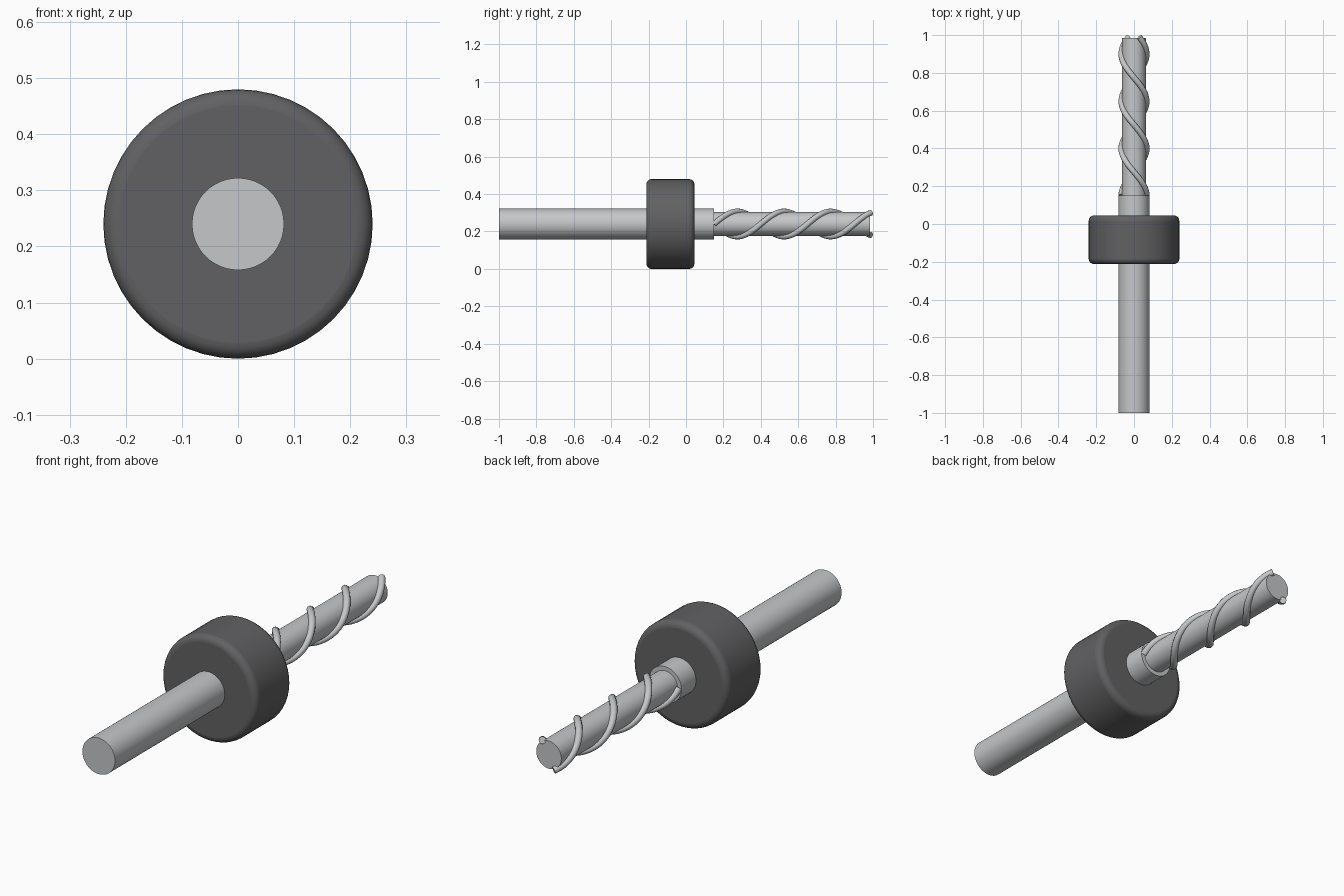
import bpy
import math

AXIS_Z = 0.24

cube = bpy.data.objects.get("Cube")
if cube:
    bpy.data.objects.remove(cube, do_unlink=True)


def material(name, color):
    mat = bpy.data.materials.new(name)
    mat.use_nodes = True
    mat.diffuse_color = color
    mat.node_tree.nodes["Principled BSDF"].inputs["Base Color"].default_value = color
    return mat


steel = material("steel grey", (0.56, 0.57, 0.58, 1))
rubber = material("charcoal", (0.12, 0.12, 0.125, 1))


def rod(name, radius, y0, y1, mat, bevel=0):
    """Cylinder along y, with optionally rounded rims."""
    bpy.ops.mesh.primitive_cylinder_add(
        vertices=48, radius=radius, depth=y1 - y0,
        location=(0, (y0 + y1) / 2, AXIS_Z), rotation=(math.pi / 2, 0, 0))
    obj = bpy.context.object
    obj.name = name
    obj.data.materials.append(mat)
    if bevel:
        mod = obj.modifiers.new("rounded rims", "BEVEL")
        mod.width = bevel
        mod.segments = 5
        mod.limit_method = "ANGLE"
        mod.angle_limit = math.radians(40)
    bpy.ops.object.shade_smooth_by_angle(angle=math.radians(35))
    return obj


def spiral(name, phase, y0=0.15, y1=0.99, pitch=0.5, radius=0.067, thickness=0.0155):
    """Round bead winding along the core."""
    curve = bpy.data.curves.new(name, "CURVE")
    curve.dimensions = "3D"
    curve.bevel_depth = thickness
    curve.bevel_resolution = 3
    curve.use_fill_caps = True
    steps = 72
    line = curve.splines.new("POLY")
    line.points.add(steps)
    for i, point in enumerate(line.points):
        y = y0 + (y1 - y0) * i / steps
        a = phase + math.tau * (y - y0) / pitch
        point.co = (radius * math.cos(a), y, AXIS_Z + radius * math.sin(a), 1)
    line.use_smooth = True
    obj = bpy.data.objects.new(name, curve)
    bpy.context.collection.objects.link(obj)
    curve.materials.append(steel)
    # Turn the bead into a mesh
    bpy.ops.object.select_all(action="DESELECT")
    obj.select_set(True)
    bpy.context.view_layer.objects.active = obj
    bpy.ops.object.convert(target="MESH")
    bpy.ops.object.shade_smooth_by_angle(angle=math.radians(50))


# Shank, stop collar and cutting core
rod("shank", 0.082, -1, 0.15, steel)
rod("depth_collar", 0.24, -0.212, 0.045, rubber, bevel=0.028)
rod("cutting_core", 0.063, 0.14, 0.985, steel)

# Two opposed spiral cutting edges
for side, phase in (("left", 0), ("right", math.pi)):
    spiral("spiral_edge_" + side, phase)
